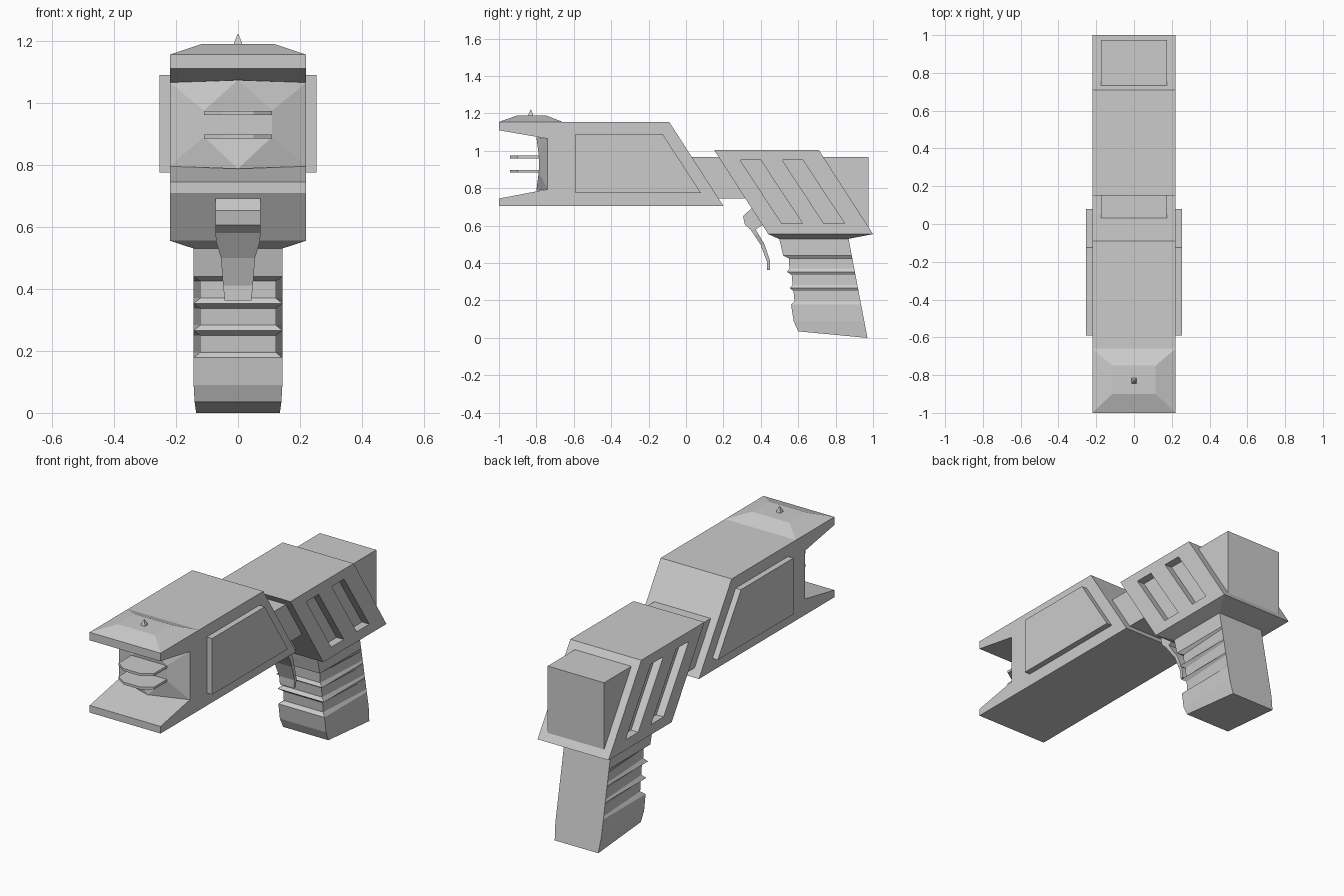
import bpy, bmesh

cube = bpy.data.objects.get("Cube")
if cube:
    bpy.data.objects.remove(cube)

grey = bpy.data.materials.new("plain_grey")
grey.use_nodes = True
GREY = (0.6, 0.6, 0.6, 1)
grey.diffuse_color = GREY
grey.node_tree.nodes["Principled BSDF"].inputs["Base Color"].default_value = GREY


def make(name, verts, faces):
    """Flat-shaded mesh object with outward normals."""
    bm = bmesh.new()
    vs = [bm.verts.new(v) for v in verts]
    for f in faces:
        bm.faces.new([vs[i] for i in f])
    bmesh.ops.recalc_face_normals(bm, faces=bm.faces)
    mesh = bpy.data.meshes.new(name)
    bm.to_mesh(mesh)
    bm.free()
    mesh.materials.append(grey)
    obj = bpy.data.objects.new(name, mesh)
    bpy.context.collection.objects.link(obj)
    return obj


def loft(name, rings):
    """Skin equal-sized rings of points and cap both ends."""
    n = len(rings[0])
    faces = [tuple(range(n)), tuple(range((len(rings) - 1) * n, len(rings) * n))]
    for r in range(len(rings) - 1):
        for i in range(n):
            j = (i + 1) % n
            faces.append((r * n + i, r * n + j, (r + 1) * n + j, (r + 1) * n + i))
    return make(name, [p for ring in rings for p in ring], faces)


def prism(name, profile, x0, x1):
    """Side profile (y, z) extruded across x."""
    return loft(name, [[(x, y, z) for y, z in profile] for x in (x0, x1)])


def box(name, x, y0, y1, z0, z1):
    return prism(name, [(y0, z0), (y1, z0), (y1, z1), (y0, z1)], -x, x)


def rect(x, y0, y1, z):
    return [(-x, y0, z), (x, y0, z), (x, y1, z), (-x, y1, z)]


W = 0.22   # half width of the housing
C = 0.175  # half width of the inner core

# Front housing with open jaws
prism("front_housing", [(-1, 1.155), (-0.09, 1.155), (0.2, 0.705), (-1, 0.705),
                        (-1, 0.745), (-0.74, 0.795), (-0.74, 1.065), (-1, 1.11)], -W, W)

# Faceted wall between the jaws
outer = [(-W, -0.74, 1.065), (0, -0.8, 1.073), (W, -0.74, 1.065),
         (W, -0.74, 0.795), (0, -0.8, 0.787), (-W, -0.74, 0.795)]
inner = [(x, -0.787, z) for x, z in ((-0.11, 0.975), (0.11, 0.975), (0.11, 0.89), (-0.11, 0.89))]
make("muzzle_wall", outer + inner,
     [(0, 1, 6), (1, 7, 6), (1, 2, 7), (2, 3, 8, 7), (3, 4, 8), (4, 9, 8),
      (4, 5, 9), (5, 0, 6, 9), (6, 7, 8, 9), (0, 2, 1), (3, 5, 4), (0, 5, 3, 2)])

# Electrode plates
plate = [(-0.11, -0.78), (-0.11, -0.9), (-0.05, -0.94), (0.05, -0.94), (0.11, -0.9), (0.11, -0.78)]
for name, z in (("upper_electrode", 0.967), ("lower_electrode", 0.891)):
    loft(name, [[(x, y, z + d) for x, y in plate] for d in (-0.007, 0.007)])

# Raised sight base and its spike
loft("sight_base", [rect(W, -1, -0.66, 1.155), rect(0.115, -0.9, -0.75, 1.19)])
loft("sight_spike", [rect(0.014, -0.844, -0.816, 1.188), rect(0.011, -0.841, -0.819, 1.198),
                     rect(0.001, -0.831, -0.829, 1.222)])

# Side panels
panel = [(-0.59, 1.09), (-0.125, 1.09), (0.08, 0.775), (-0.59, 0.775)]
for name, s in (("left_panel", 1), ("right_panel", -1)):
    prism(name, panel, s * (W - 0.01), s * 0.253)

# Core bar and rear block
box("core_bar", C, -0.02, 0.45, 0.745, 0.968)
box("rear_block", C, 0.65, 0.975, 0.556, 0.968)

# Slanted rear housing with two slots cut into each side
rear = prism("rear_housing", [(0.15, 1.005), (0.71, 1.005), (1, 0.555), (0.44, 0.555)], -W, W)
for y in (0.29, 0.515):
    slot = [(y, 0.95), (y + 0.11, 0.95), (y + 0.333, 0.612), (y + 0.222, 0.612)]
    for s in (-1, 1):
        cutter = prism("slot_cutter", slot, s * C, s * 0.3)
        cutter.hide_render = True
        mod = rear.modifiers.new("slot", 'BOOLEAN')
        mod.operation, mod.solver, mod.object = 'DIFFERENCE', 'EXACT', cutter
        bpy.context.view_layer.objects.active = rear
        bpy.ops.object.modifier_apply(modifier=mod.name)
        bpy.data.objects.remove(cutter)

# Tapered collar under the rear housing
loft("grip_collar", [rect(W, 0.44, 1, 0.555), rect(0.143, 0.495, 0.87, 0.53)])

# Grip: ridged front edge (height, front y, front half width), straight back
levels = [(0.535, 0.497, 0.143), (0.44, 0.52, 0.143), (0.425, 0.55, 0.122), (0.37, 0.553, 0.122),
          (0.353, 0.54, 0.143), (0.337, 0.565, 0.122), (0.283, 0.57, 0.122), (0.266, 0.555, 0.143),
          (0.25, 0.575, 0.122), (0.195, 0.58, 0.122), (0.178, 0.562, 0.143), (0.09, 0.575, 0.143),
          (0.035, 0.6, 0.14)]
rings = []
for z, y, x in levels:
    zb = z if z > 0.05 else 0
    yb = 0.97 - 0.19 * zb
    xb = 0.143 if zb else 0.135
    rings.append([(-x, y, z), (x, y, z), (xb, yb, zb), (-xb, yb, zb)])
loft("grip", rings)

# Curved trigger: height, front y, back y, half width
trigger = [(0.692, 0.35, 0.45, 0.073), (0.652, 0.305, 0.45, 0.073), (0.605, 0.315, 0.41, 0.073),
           (0.58, 0.345, 0.372, 0.073), (0.55, 0.365, 0.39, 0.07), (0.5, 0.398, 0.42, 0.055),
           (0.41, 0.432, 0.45, 0.048), (0.363, 0.433, 0.449, 0.043)]
loft("trigger", [rect(x, y0, y1, z) for z, y0, y1, x in trigger])
